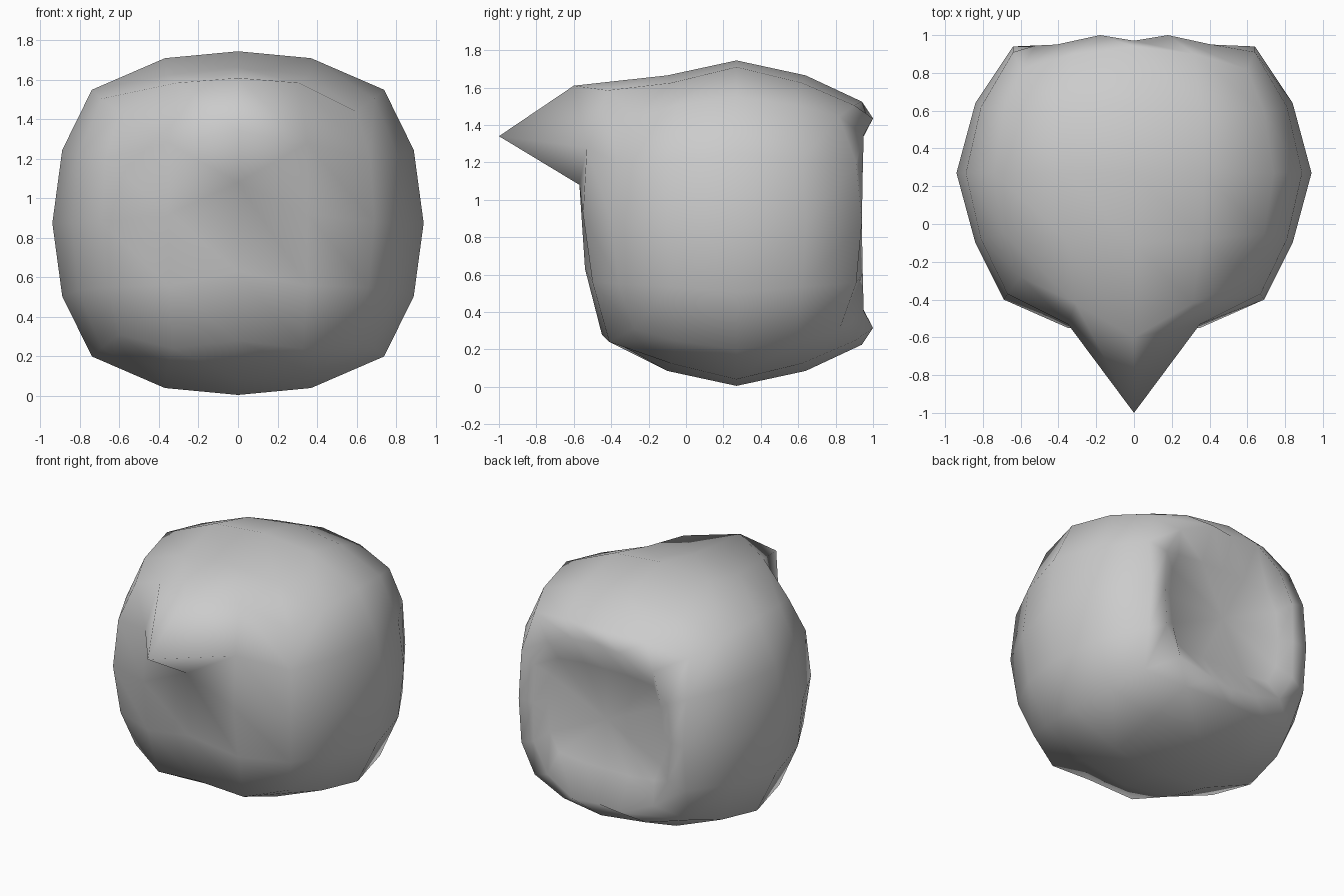
import bpy, bmesh

if "Cube" in bpy.data.objects:
    bpy.data.objects.remove(bpy.data.objects["Cube"])

MID = 0.875  # height of the horizontal symmetry plane

# Front face: rows from top to bottom, columns from the centre outwards (x, y, z)
front = [
    [(0, -.60, 1.61), (.31, -.42, 1.585), (.60, -.28, 1.44)],
    [(0, -1.0, 1.34), (.35, -.53, 1.28), (.67, -.37, 1.20)],
    [(0, -.57, 1.08), (.35, -.55, .92), (.69, -.40, .88)],
    [(0, -.54, .63), (.35, -.50, .56), (.66, -.36, .55)],
    [(0, -.45, .28), (.33, -.41, .24), (.60, -.28, .31)],
]

# Quarter rings from side to top (x, y, z above MID)
shoulder = [(.84, .64, 0), (.81, .62, .34), (.69, .59, .63), (.36, .62, .75), (0, .64, .79)]
middle = [(.94, .27, 0), (.89, .27, .37), (.74, .27, .675), (.37, .27, .835), (0, .27, .87)]
rim = [(.64, .94, 0), (.64, .91, .32), (.60, .82, .57), (.32, .90, .63), (0, .94, .65)]
lip = [(.53, .94, 0), (.52, .945, .27), (.41, .95, .47), (.18, 1.0, .56), (0, .97, .56)]
recess = [(.45, .89, 0), (.43, .89, .20), (.37, .88, .33), (.17, .88, .35), (0, .88, .35)]
front_shoulder = [(x, .54 - y, z) for x, y, z in shoulder]

bm = bmesh.new()


def ring(q):
    """Mirror a quarter profile into a closed ring of 16 vertices."""
    top = q + [(-x, y, z) for x, y, z in q[-2::-1]]
    pts = top + [(x, y, -z) for x, y, z in top[-2:0:-1]]
    return [bm.verts.new((x, y, z + MID)) for x, y, z in pts]


def bridge(a, b):
    n = len(a)
    for i in range(n):
        j = (i + 1) % n
        bm.faces.new((a[i], a[j], b[j], b[i]))


# Front grid with the pointed nose
grid = []
for row in front:
    full = [(-x, y, z) for x, y, z in row[:0:-1]] + row
    grid.append([bm.verts.new(p) for p in full])
for r in range(4):
    for c in range(4):
        bm.faces.new((grid[r][c], grid[r + 1][c], grid[r + 1][c + 1], grid[r][c + 1]))
path = ([(2, 4), (1, 4)] + [(0, c) for c in (4, 3, 2, 1, 0)] + [(1, 0), (2, 0), (3, 0)]
        + [(4, c) for c in range(5)] + [(3, 4)])
rings = [[grid[r][c] for r, c in path]]

# Rounded body, back lip and recess
rings += [ring(q) for q in (front_shoulder, middle, shoulder, rim, lip, recess)]
for a, b in zip(rings, rings[1:]):
    bridge(a, b)

# Flat floor of the recess
centre = bm.verts.new((0, .88, MID))
last = rings[-1]
for i in range(16):
    bm.faces.new((last[i], last[(i + 1) % 16], centre))

bmesh.ops.recalc_face_normals(bm, faces=bm.faces)
for f in bm.faces:
    f.smooth = True
mesh = bpy.data.meshes.new("beaked_head")
bm.to_mesh(mesh)
bm.free()
bpy.context.collection.objects.link(bpy.data.objects.new("beaked_head", mesh))
